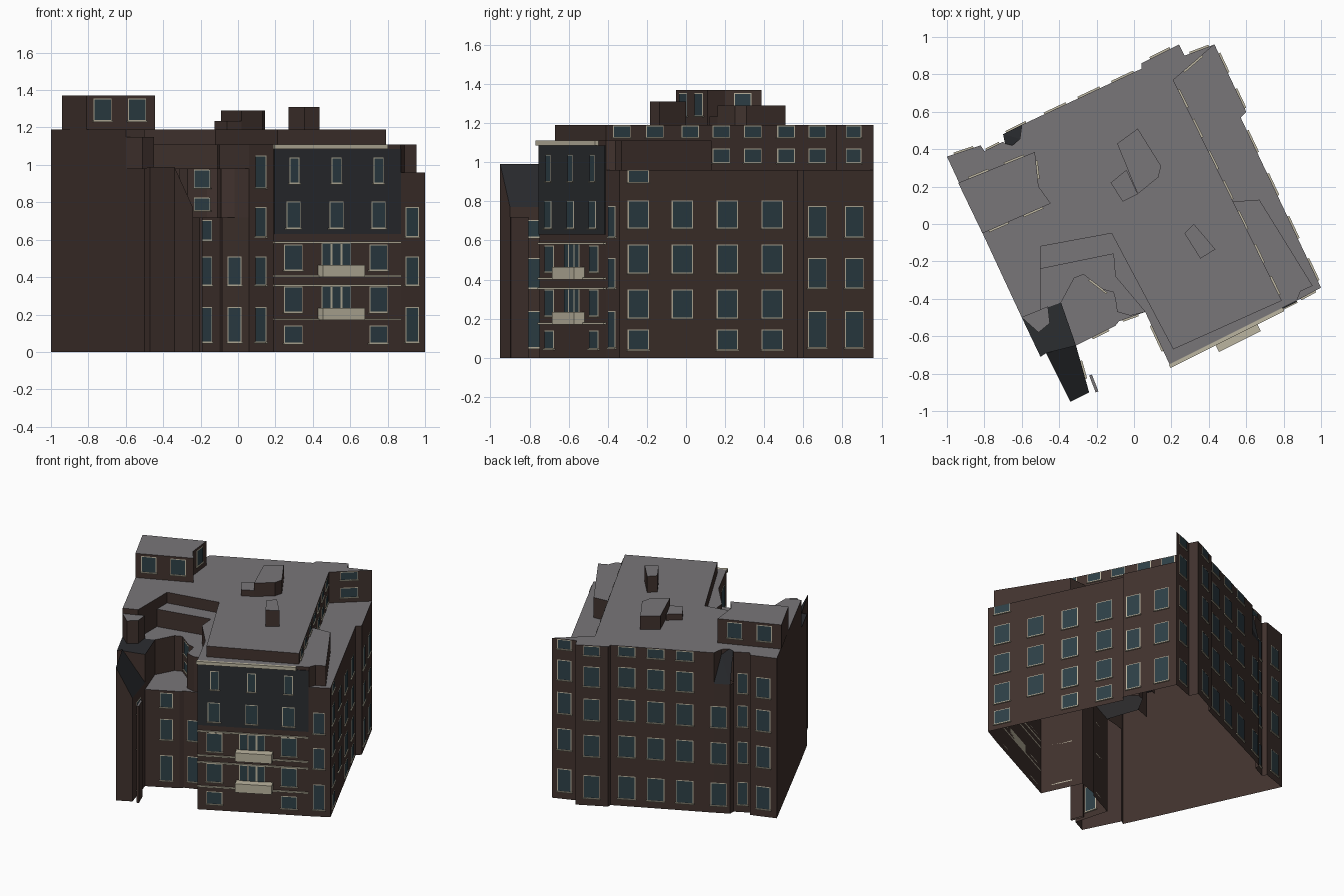
import bpy
from mathutils import Vector

if "Cube" in bpy.data.objects:
    bpy.data.objects.remove(bpy.data.objects["Cube"])


def mat(name, c):
    m = bpy.data.materials.new(name)
    m.diffuse_color = (*c, 1)
    m.use_nodes = True
    m.node_tree.nodes["Principled BSDF"].inputs["Base Color"].default_value = m.diffuse_color
    return m


BRICK = mat("brick", (0.052, 0.032, 0.027))
ROOF = mat("roof_grey", (0.19, 0.18, 0.19))
SLATE = mat("slate", (0.024, 0.026, 0.03))
GLASS = mat("glass", (0.027, 0.05, 0.062))
TRIM = mat("trim", (0.5, 0.46, 0.35))


def mesh(name, faces, mats, idx=None):
    """One object from a list of polygons (lists of 3D points)."""
    verts, polys = [], []
    for f in faces:
        polys.append(list(range(len(verts), len(verts) + len(f))))
        verts += [tuple(p) for p in f]
    me = bpy.data.meshes.new(name)
    me.from_pydata(verts, [], polys)
    for m in mats:
        me.materials.append(m)
    for i, p in enumerate(me.polygons):
        p.material_index = idx[i] if idx else 0
    ob = bpy.data.objects.new(name, me)
    bpy.context.collection.objects.link(ob)
    return ob


def cap(pts, z):
    return [(x, y, z) for x, y in pts]


def prism(name, pts, z0, z1, top=ROOF, skip=()):
    """Counter-clockwise outline: brick walls plus a roof, open below."""
    n = len(pts)
    faces = [cap(pts, z1)]
    for i in range(n):
        if i not in skip:
            a, b = pts[i], pts[(i + 1) % n]
            faces.append([(*a, z0), (*b, z0), (*b, z1), (*a, z1)])
    return mesh(name, faces, [top, BRICK], [0] + [1] * (len(faces) - 1))


def wall_run(name, pts):
    """Walls from the ground to the height given at each point."""
    mesh(name, [[(a[0], a[1], 0), (b[0], b[1], 0), b, a]
                for a, b in zip(pts, pts[1:])], [BRICK])


def on_wall(a, b, axis, c):
    """Point on wall a-b where the x or y coordinate is c, with its axes."""
    a, b = Vector((*a, 0)), Vector((*b, 0))
    d = (b - a).normalized()
    return a + (b - a) * (c - a[axis]) / (b[axis] - a[axis]), d, Vector((d.y, -d.x, 0))


def slab(a, b, axis, c, w, z0, z1, depth):
    """Box standing out from a wall."""
    p, d, n = on_wall(a, b, axis, c)
    lo, hi = Vector((0, 0, z0)), Vector((0, 0, z1))
    q = [p - d * w / 2, p - d * w / 2 + n * depth, p + d * w / 2 + n * depth, p + d * w / 2]
    return [[v + hi for v in q], [v + lo for v in reversed(q)]] + [
        [q[i] + lo, q[(i + 1) % 4] + lo, q[(i + 1) % 4] + hi, q[i] + hi] for i in range(4)]


panes, frames = [], []


def windows(a, b, axis, centres, rows, w):
    for c in centres:
        p, d, n = on_wall(a, b, axis, c)
        for z0, z1 in rows:
            for lst, g, off in ((frames, 0.005, 0.003), (panes, 0, 0.005)):
                h = d * (w / 2 + g)
                lst.append([p - h + n * off + Vector((0, 0, z0 - g)), p + h + n * off + Vector((0, 0, z0 - g)),
                            p + h + n * off + Vector((0, 0, z1 + g)), p - h + n * off + Vector((0, 0, z1 + g))])
            frames.extend(slab(a, b, axis, c, w + 0.02, z0 - 0.01, z0 - 0.003, 0.01))


# Outer walls
wall_run("wing_walls", [(-1, .36, .96), (-.6, -.5, .98), (-.5, -.71, .98), (-.47, -.69, .99),
                        (-.34, -.95, .99), (-.24, -.9, .77), (-.31, -.65, .77)])
wall_run("court_front_walls", [(-.31, -.65, .72), (-.1, -.545, .72), (-.08, -.52, .72), (.06, -.47, .72)])
H = .96
wall_run("main_walls", [(x, y, H) for x, y in (
    (.06, -.47), (.19, -.75), (.87, -.41), (1, -.34), (.57, .57), (.6, .6), (.43, .96), (.27, .9),
    (.24, .96), (.04, .86), (.04, .83), (-.6, .53), (-.7, .48), (-.7, .44), (-.8, .39), (-.82, .42), (-1, .36))])

# Roof levels
prism("main_roof", [(-1, .36), (-.6, -.5), (-.5, -.46), (-.5, -.12), (-.12, -.05), (.21, -.67), (.79, -.41),
                    (.53, .12), (.21, .77), (.43, .96), (.27, .9), (.24, .96), (.04, .86), (.04, .83),
                    (-.6, .53), (-.61, .455), (-.65, .42), (-.69, .43), (-.7, .44), (-.8, .39), (-.82, .42)], H, 1.19)
prism("middle_roof", [(-.5, -.24), (-.11, -.16), (-.1, -.28), (.06, -.47), (.19, -.75), (.87, -.41), (.89, -.36),
                      (.955, -.33), (.67, .13), (.53, .12), (.79, -.41), (.21, -.67), (-.12, -.05), (-.5, -.12)],
      H, 1.11, skip=range(9, 14))
mesh("side_terrace", [cap([(.87, -.41), (1, -.34), (.57, .57), (.6, .6), (.43, .96), (.21, .77), (.53, .12),
                           (.67, .13), (.955, -.33), (.89, -.36)], H)], [ROOF])
curve = [(-.39, -.42), (-.32, -.29), (-.27, -.27), (-.165, -.35), (-.11, -.365), (-.1, -.4), (-.09, -.47),
         (-.02, -.49), (.06, -.47)]
prism("court_terrace", [(-.5, -.46)] + curve + [(-.1, -.28), (-.11, -.16), (-.5, -.24)], .72, .98,
      skip=(0, 9, 10, 11, 12))
mesh("court_roof", [cap([(-.31, -.65), (-.1, -.545), (-.08, -.52)] + curve[::-1], .72)], [ROOF])
prism("wing_flat_roof", [(-.6, -.5), (-.5, -.71), (-.47, -.69), (-.31, -.65), (-.39, -.42), (-.5, -.46)],
      .72, .98, SLATE, skip=(0, 1, 4 + 1))
mesh("wing_sloped_roof", [[(-.47, -.69, .99), (-.34, -.95, .99), (-.24, -.9, .77), (-.31, -.65, .77)]], [SLATE])
prism("wing_pier", [(-.24, -.81), (-.205, -.9), (-.19, -.895), (-.225, -.805)], 0, .72)
prism("wing_chimney", [(-.6, -.5), (-.51, -.58), (-.45, -.53), (-.46, -.44)], .98, 1.15)
mesh("back_sloped_roof", [[(-.7, .48, H), (-.6, .53, H), (-.61, .455, 1.15)],
                          [(-.7, .48, H), (-.61, .455, 1.15), (-.65, .42, 1.19), (-.69, .43, 1.19)]], [SLATE])

# Rooftop structures
pent = [(-.94, .22), (-.81, -.05), (-.445, .11), (-.51, .2), (-.53, .385)]
prism("penthouse", pent, 1.19, 1.37)
prism("stair_house", [(-.09, .43), (.02, .16), (.13, .25), (.145, .31), (.02, .51)], 1.19, 1.29)
prism("stair_annex", [(-.125, .22), (-.06, .12), (.02, .16), (-.04, .29)], 1.19, 1.235)
prism("vent_house", [(.27, -.05), (.355, -.185), (.435, -.135), (.32, 0)], 1.19, 1.31)

# Front facade: slate panel, cornice, bands, balconies
FA, FB = (.19, -.75), (.87, -.41)
mesh("front_slate_panel", slab(FA, FB, 0, .53, .755, .63, 1.085, .006), [SLATE])
mesh("front_cornice", slab(FA, FB, 0, .49, .68, 1.085, 1.11, .02), [TRIM])
for i, z in enumerate((.175, .355, .405, .585)):
    mesh(f"front_band_{i}", slab(FA, FB, 0, .53, .76, z - .005, z + .005, .012), [TRIM])
for i, z in enumerate((.17, .4)):
    mesh(f"balcony_{i}", slab(FA, FB, 0, .54, .25, z, z + .065, .06), [TRIM])
    for x in (.472, .525, .578):
        windows(FA, FB, 0, [x], [(z + .03, z + .18)], .048)
SA, SB = (.193, -.756), (.873, -.416)
windows(SA, SB, 0, (.3, .525, .75), [(.905, 1.035)], .05)
windows(SA, SB, 0, (.295, .525, .75), [(.665, .8)], .075)
windows(FA, FB, 0, (.295, .75), [(.05, .135), (.215, .345), (.44, .57)], .1)

# Other windows
R3 = [(.055, .235), (.36, .505), (.62, .77)]
windows(FB, (1, -.34), 0, [.93], R3, .07)
windows((.06, -.47), FA, 0, [.125], R3 + [(.88, 1.045)], .13)
windows((-.08, -.52), (.06, -.47), 0, [-.02], R3[:2], .07)
windows((-.31, -.65), (-.1, -.545), 0, [-.18], R3[:2] + [(.6, .7)], .08)
windows((-.24, -.9), (-.31, -.65), 1, [-.78], R3[:2] + [(.62, .7)], .08)
windows((-.27, -.27), (-.165, -.35), 0, [-.19], [(.76, .82), (.88, .97)], .1)
RA, RB = (1, -.34), (.57, .57)
UP = [(.205, .345), (.435, .575), (.665, .8)]
windows(RA, RB, 1, (-.245, -.02, .21, .44), UP, .11)
windows(RA, RB, 1, (-.245, .21, .44), [(.045, .14)], .11)
windows(RA, RB, 1, [-.245], [(.9, .955)], .11)
windows((.6, .6), (.43, .96), 1, (.67, .86), R3, .095)
TA, TB = (.79, -.41), (.21, .77)
windows(TA, TB, 1, (-.33, -.16, .02, .18, .34, .51, .67), [(1.13, 1.183)], .09)
windows(TA, TB, 1, (.18, .34, .51, .67), [(1.0, 1.065)], .09)
windows(TB, (.43, .96), 1, [.86], [(1.0, 1.065), (1.13, 1.183)], .11)
BK = [(.06, .22), (.37, .52), (.64, .79), (.89, 1.03), (1.12, 1.183)]
windows((.43, .96), (.27, .9), 0, [.35], BK[:3], .09)
windows((.43, .96), (.27, .9), 0, [.35], BK[3:], .09)
windows((.24, .96), (.04, .86), 0, [.14], BK, .1)
windows((.04, .83), (-.6, .53), 0, (-.06, -.24, -.42), BK, .11)
windows((-.6, .53), (-.7, .48), 0, [-.63], BK[:3], .1)
windows((-.7, .44), (-.8, .39), 0, [-.755], BK[:4], .06)
windows((-.82, .42), (-1, .36), 0, [-.91], BK[:4], .09)
windows(pent[1], pent[2], 0, (-.725, -.54), [(1.24, 1.35)], .095)
windows(pent[4], pent[0], 0, (-.83, -.64), [(1.24, 1.35)], .095)
windows(pent[3], pent[4], 1, [.29], [(1.24, 1.35)], .08)
mesh("window_frames", frames, [TRIM])
mesh("window_panes", panes, [GLASS])
